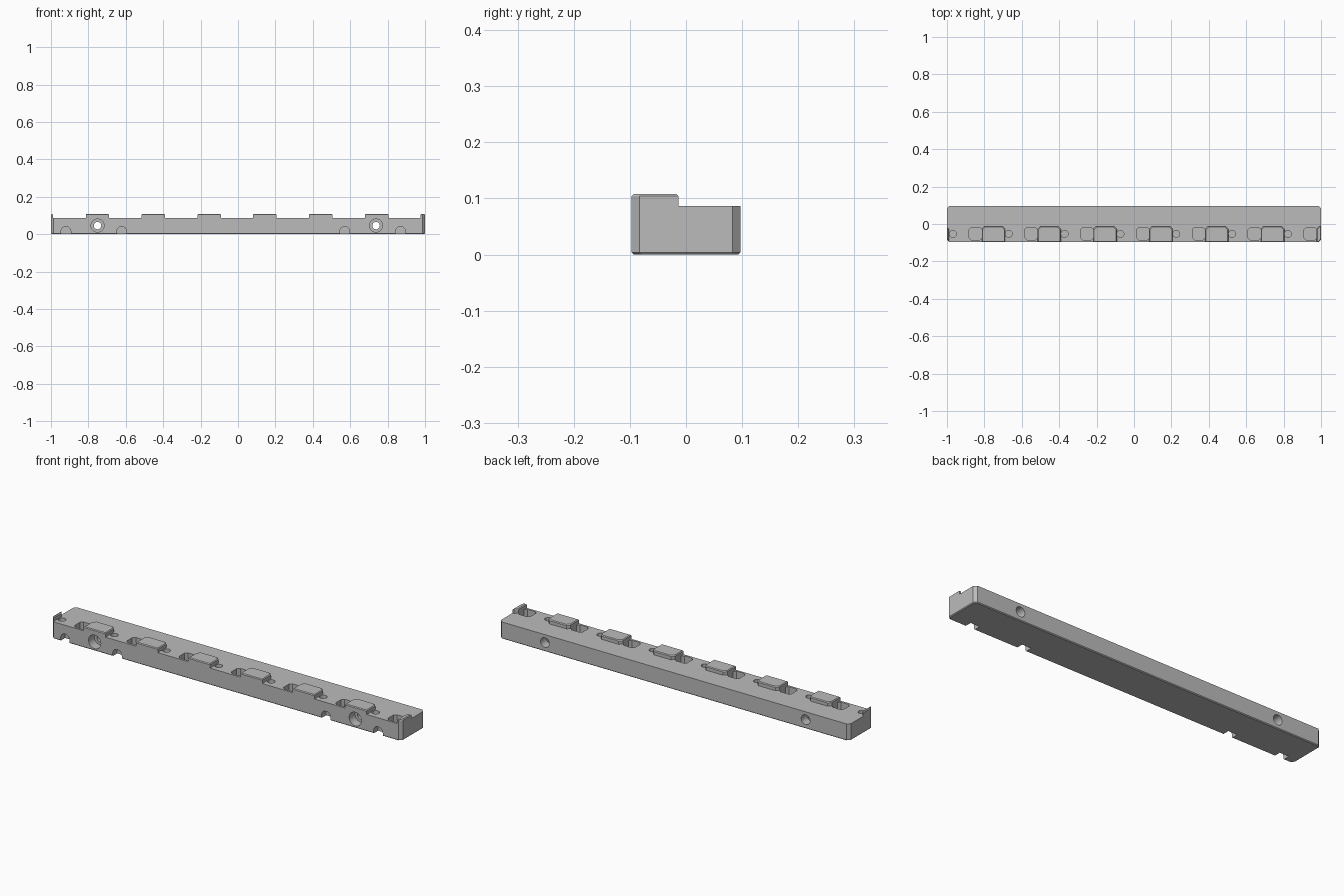
import bpy, bmesh, math

cube = bpy.data.objects.get("Cube")
if cube:
    bpy.data.objects.remove(cube, do_unlink=True)

HALF_Y = 0.097      # half depth of the rail
SHELF = 0.087       # height of the flat top
TOP = 0.108         # height of the raised lugs
PITCH = 0.2985      # spacing of the stations
EDGE = 0.004        # small edge chamfer
CORNER = 0.014      # upright corner chamfer
BACK = -0.013       # back of the lugs

grey = bpy.data.materials.new("plain_grey")
grey.use_nodes = True
colour = (0.5, 0.5, 0.5, 1)
grey.diffuse_color = colour
grey.node_tree.nodes["Principled BSDF"].inputs["Base Color"].default_value = colour


def loft(bm, rings):
    """Closed solid through rings of points with equal counts."""
    rows = [[bm.verts.new(p) for p in ring] for ring in rings]
    n = len(rows[0])
    for low, high in zip(rows, rows[1:]):
        for i in range(n):
            j = (i + 1) % n
            bm.faces.new((low[i], low[j], high[j], high[i]))
    bm.faces.new(rows[0][::-1])
    bm.faces.new(rows[-1])


def flat_ring(outline, z, inset=0):
    """Outline at one height, pulled inwards by the inset."""
    xs, ys = zip(*outline)
    cx, cy = (min(xs) + max(xs)) / 2, (min(ys) + max(ys)) / 2
    return [(x - math.copysign(inset, x - cx), y - math.copysign(inset, y - cy), z)
            for x, y in outline]


def cut_corners(x0, x1, y0, y1, c):
    return [(x0 + c, y0), (x1 - c, y0), (x1, y0 + c), (x1, y1 - c),
            (x1 - c, y1), (x0 + c, y1), (x0, y1 - c), (x0, y0 + c)]


def circle(radius, n=32):
    return [(radius * math.cos(2 * math.pi * i / n), radius * math.sin(2 * math.pi * i / n))
            for i in range(n)]


def finish(bm, name):
    bmesh.ops.recalc_face_normals(bm, faces=bm.faces[:])
    mesh = bpy.data.meshes.new(name)
    bm.to_mesh(mesh)
    bm.free()
    mesh.materials.append(grey)
    obj = bpy.data.objects.new(name, mesh)
    bpy.context.scene.collection.objects.link(obj)
    return obj


def lug(name, outline):
    bm = bmesh.new()
    loft(bm, [flat_ring(outline, SHELF - EDGE), flat_ring(outline, TOP - EDGE),
              flat_ring(outline, TOP, EDGE)])
    finish(bm, name)


# Main bar with chamfered corners and rims
bm = bmesh.new()
bar = cut_corners(-1, 1, -HALF_Y, HALF_Y, CORNER)
loft(bm, [flat_ring(bar, 0, EDGE), flat_ring(bar, EDGE),
          flat_ring(bar, SHELF - EDGE), flat_ring(bar, SHELF)])
rail = finish(bm, "rail_body")

# Raised lugs with chamfered back corners
for i in range(6):
    x0 = -0.814 + i * PITCH
    x1 = x0 + 0.125
    lug(f"raised_lug_{i + 1}", [(x0, -HALF_Y), (x1, -HALF_Y), (x1, BACK - CORNER),
                                (x1 - CORNER, BACK), (x0 + CORNER, BACK), (x0, BACK - CORNER)])

# Thin tabs at both ends
lug("right_end_tab", [(-1, -0.083), (-0.988, -0.095), (-0.988, -0.028), (-1, -0.016)])
lug("left_end_tab", [(0.977, -HALF_Y), (0.986, -HALF_Y), (1, -0.083), (1, BACK),
                     (0.991, BACK), (0.977, BACK - CORNER)])

# Cutters: square pockets and pin holes along the top
bm = bmesh.new()
for i in range(7):
    x = -0.848 + i * PITCH
    pocket = cut_corners(x - 0.034, x + 0.034, -0.086, -0.018, 0.012)
    loft(bm, [flat_ring(pocket, 0.035), flat_ring(pocket, 0.2)])
    pin = [(-0.968 + i * PITCH + a, b - 0.053) for a, b in circle(0.0185)]
    loft(bm, [flat_ring(pin, 0.06), flat_ring(pin, 0.2)])

# Cutters: screw holes with a wide front bore, a narrow neck and a back bore
bore = [(-0.2, 0.035), (-0.05, 0.035), (-0.05, 0.02),
        (0.05, 0.02), (0.05, 0.025), (0.2, 0.025)]
for x in (-0.751, 0.738):
    loft(bm, [[(x + a, y, 0.046 + b) for a, b in circle(r)] for y, r in bore])

# Cutters: arched notches along the lower front edge
arch = [(-0.026, -0.05), (0.026, -0.05)] + circle(0.026)[:17]
for x in (-0.92, -0.622, 0.571, 0.869):
    loft(bm, [[(x + a, y, 0.015 + b) for a, b in arch] for y in (-0.15, -0.06)])
cutter = finish(bm, "hole_cutter")

# Smooth bores with crisp edges
bpy.ops.object.select_all(action='DESELECT')
cutter.select_set(True)
bpy.context.view_layer.objects.active = cutter
bpy.ops.object.shade_smooth_by_angle(angle=math.radians(30))
cutter.select_set(False)
cutter.hide_render = True
cutter.display_type = 'WIRE'

cut = rail.modifiers.new("holes", 'BOOLEAN')
cut.operation = 'DIFFERENCE'
cut.solver = 'EXACT'
cut.object = cutter
